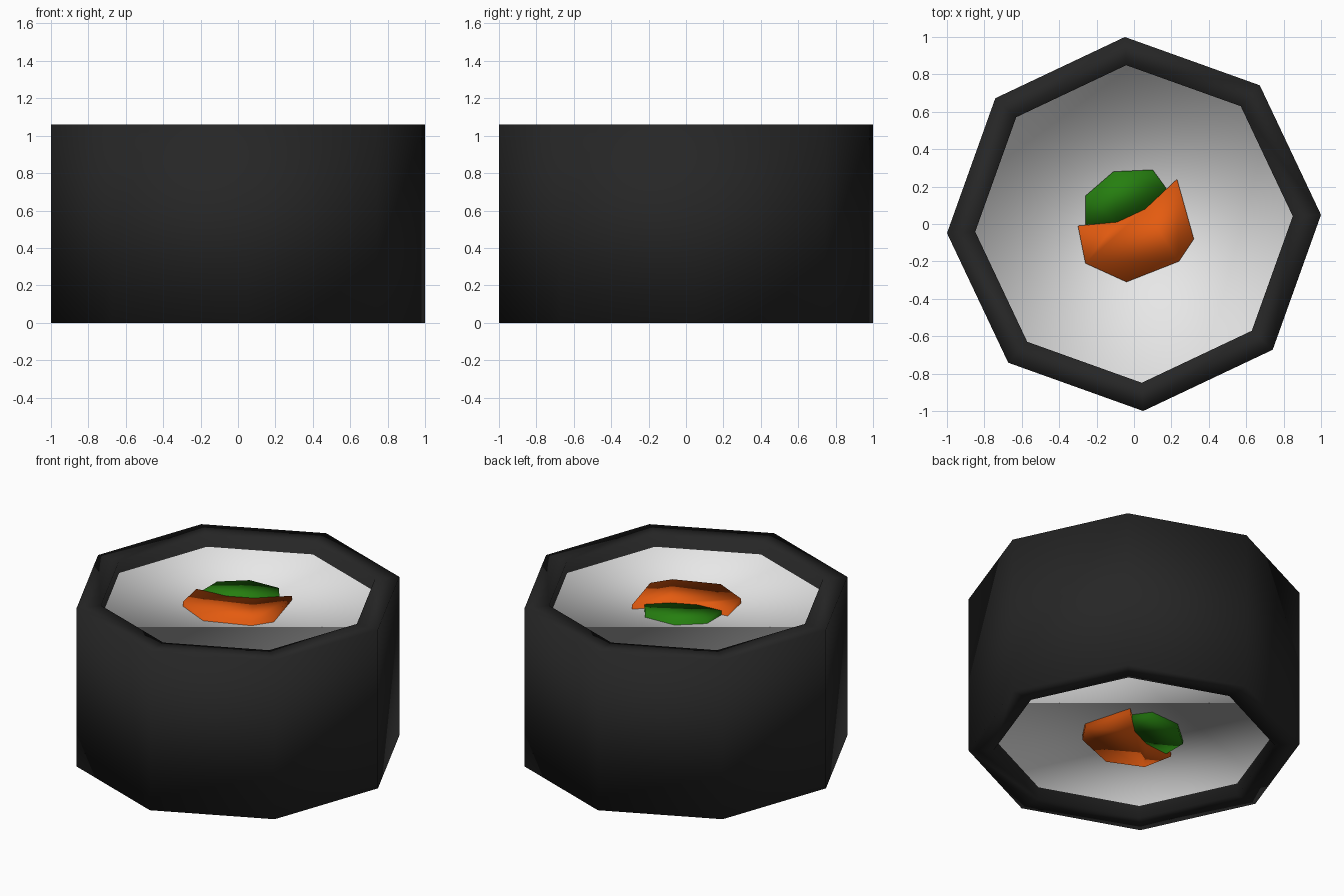
import bpy, bmesh, math

if "Cube" in bpy.data.objects:
    bpy.data.objects.remove(bpy.data.objects["Cube"])

def mat(name, col):
    m = bpy.data.materials.new(name)
    m.diffuse_color = (*col, 1)
    m.use_nodes = True
    m.node_tree.nodes["Principled BSDF"].inputs["Base Color"].default_value = m.diffuse_color
    return m

BLACK = mat("seaweed black", (0.019, 0.019, 0.019))
WHITE = mat("rice white", (0.8, 0.8, 0.8))
ORANGE = mat("fish orange", (0.78, 0.105, 0.005))
GREEN = mat("vegetable green", (0.019, 0.21, 0.005))

H = 1.06          # roll height
RECESS = 0.082    # rice sits below the rim
FILL = 0.053      # fillings sit below the rim

def finish(bm, name, mats):
    bmesh.ops.recalc_face_normals(bm, faces=bm.faces)
    for f in bm.faces:
        f.smooth = True
    me = bpy.data.meshes.new(name)
    bm.to_mesh(me)
    bm.free()
    for m in mats:
        me.materials.append(m)
    ob = bpy.data.objects.new(name, me)
    bpy.context.collection.objects.link(ob)
    return ob

# Seaweed wrap with recessed rice ends: one smooth eight-sided lathe
bm = bmesh.new()
profile = [(0.85, RECESS), (0.85, 0), (1.001, 0), (1.001, H), (0.85, H), (0.85, H - RECESS)]
rings = []
for r, z in profile:
    angles = [math.radians(2.8 + 45 * k) for k in range(8)]
    rings.append([bm.verts.new((r * math.cos(a), r * math.sin(a), z)) for a in angles])
for lo, hi in zip(rings, rings[1:]):
    for k in range(8):
        n = (k + 1) % 8
        bm.faces.new((lo[k], lo[n], hi[n], hi[k]))
for ring in (rings[0], rings[-1]):
    bm.faces.new(ring).material_index = 1
finish(bm, "seaweed_and_rice", [BLACK, WHITE])

# Fillings: prisms running through the roll
def prism(name, outline, m, z0, z1):
    bm = bmesh.new()
    lo = [bm.verts.new((x, y, z0)) for x, y in outline]
    hi = [bm.verts.new((x, y, z1)) for x, y in outline]
    bm.faces.new(lo)
    bm.faces.new(hi)
    for i in range(len(lo)):
        j = (i + 1) % len(lo)
        bm.faces.new((lo[i], lo[j], hi[j], hi[i]))
    return finish(bm, name, [m])

prism("fish_slice", [(-0.30, -0.01), (-0.26, -0.21), (-0.04, -0.31), (0.24, -0.20), (0.32, -0.08),
                     (0.23, 0.24), (0.06, 0.08), (-0.09, 0.01)], ORANGE, FILL, H - FILL)
prism("vegetable_stick", [(-0.26, -0.005), (-0.09, 0.008), (0.06, 0.078), (0.175, 0.187),
                          (0.10, 0.29), (-0.11, 0.28), (-0.26, 0.15)], GREEN, FILL + 0.002, H - FILL - 0.002)
